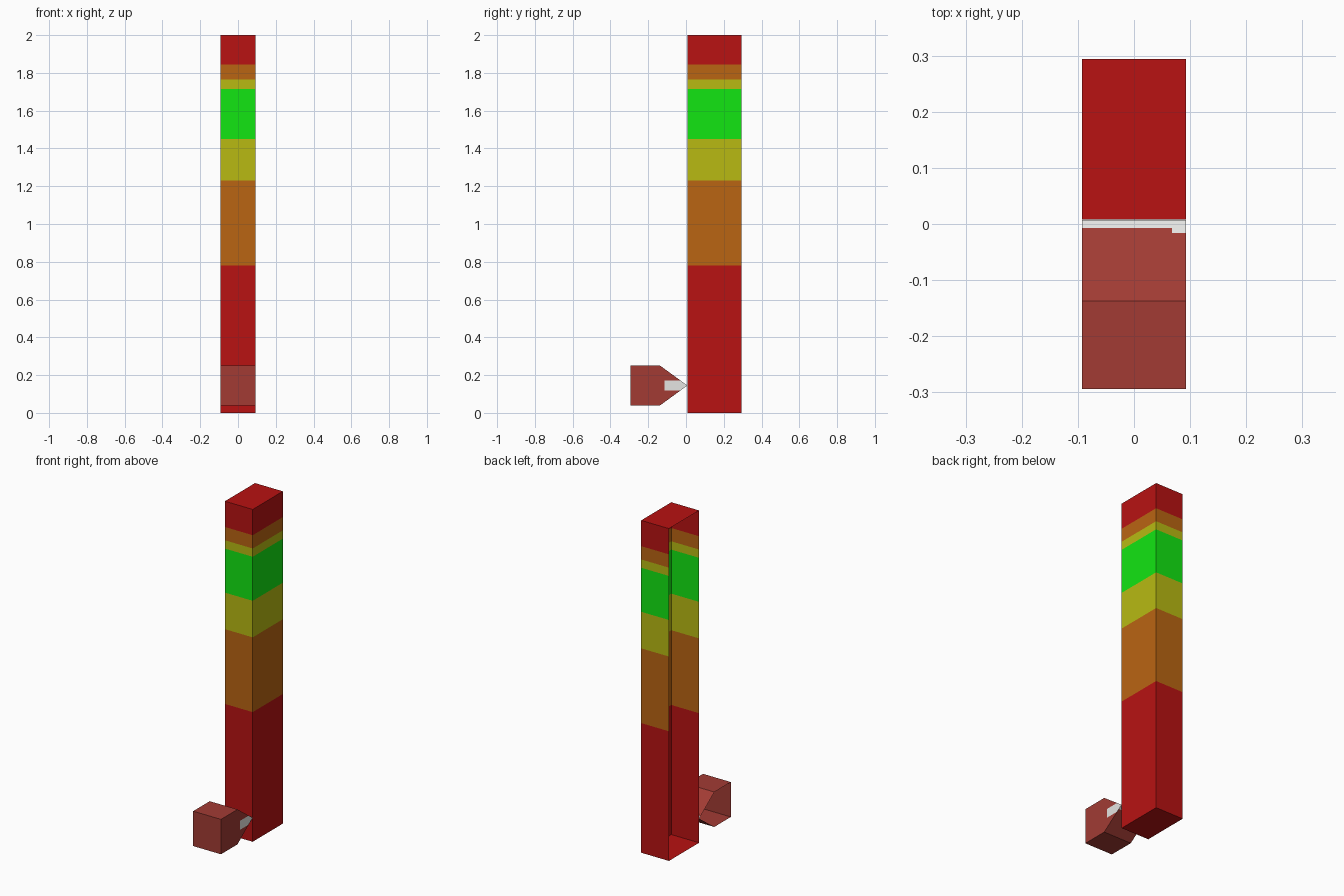
import bpy, bmesh
from mathutils import Vector

if "Cube" in bpy.data.objects:
    bpy.data.objects.remove(bpy.data.objects["Cube"])

HALF_X = 0.0925


def material(name, r, g, b):
    m = bpy.data.materials.new(name)
    m.diffuse_color = (r, g, b, 1)
    m.use_nodes = True
    m.node_tree.nodes["Principled BSDF"].inputs["Base Color"].default_value = m.diffuse_color
    return m


red = material("red", 0.48, 0.006, 0.006)
orange = material("orange", 0.49, 0.13, 0.006)
yellow = material("yellow", 0.48, 0.49, 0.006)
green = material("green", 0.006, 0.79, 0.006)
brick = material("brick", 0.36, 0.044, 0.034)
pale = material("pale_grey", 0.78, 0.78, 0.76)


def open_prism(name, profile, cuts, mats, rule):
    """Extrude a (y, z) profile along x, leaving the left (-x) side open."""
    bm = bmesh.new()
    left = [bm.verts.new((-HALF_X, y, z)) for y, z in profile]
    right = [bm.verts.new((HALF_X, y, z)) for y, z in profile]
    n = len(profile)
    for i in range(n):
        j = (i + 1) % n
        bm.faces.new((left[j], left[i], right[i], right[j]))
    bm.faces.new(right)
    # cut along the colour boundaries
    for co, no in cuts:
        bmesh.ops.bisect_plane(bm, geom=bm.verts[:] + bm.edges[:] + bm.faces[:],
                               plane_co=Vector(co), plane_no=Vector(no))
    bm.normal_update()
    for f in bm.faces:
        f.material_index = rule(f.calc_center_median(), f.normal)
    me = bpy.data.meshes.new(name)
    bm.to_mesh(me)
    bm.free()
    for m in mats:
        me.materials.append(m)
    ob = bpy.data.objects.new(name, me)
    bpy.context.collection.objects.link(ob)
    return ob


# Tall gauge bar with coloured bands
levels = [0.78, 1.23, 1.45, 1.715, 1.765, 1.845]
band_colour = [0, 1, 2, 3, 2, 1, 0]
open_prism("gauge_bar",
           [(0.008, 0), (0.294, 0), (0.294, 2), (0.008, 2)],
           [((0, 0, z), (0, 0, 1)) for z in levels],
           [red, orange, yellow, green],
           lambda c, n: band_colour[sum(c.z > z for z in levels)])


# Wedge pointer with a pale tip
def pointer_colour(c, n):
    if n.x > 0.5:
        return int(c.y > -0.115 and 0.118 < c.z < 0.172)
    return int(c.y > -0.007 or (c.y > -0.016 and c.x > 0.068))


open_prism("pointer",
           [(-0.294, 0.04), (-0.137, 0.04), (0.007, 0.145), (-0.137, 0.25), (-0.294, 0.25)],
           [((0, -0.115, 0), (0, 1, 0)), ((0, -0.016, 0), (0, 1, 0)),
            ((0, -0.007, 0), (0, 1, 0)), ((0.068, 0, 0), (1, 0, 0)),
            ((0, 0, 0.118), (0, 0, 1)), ((0, 0, 0.172), (0, 0, 1))],
           [brick, pale], pointer_colour)
